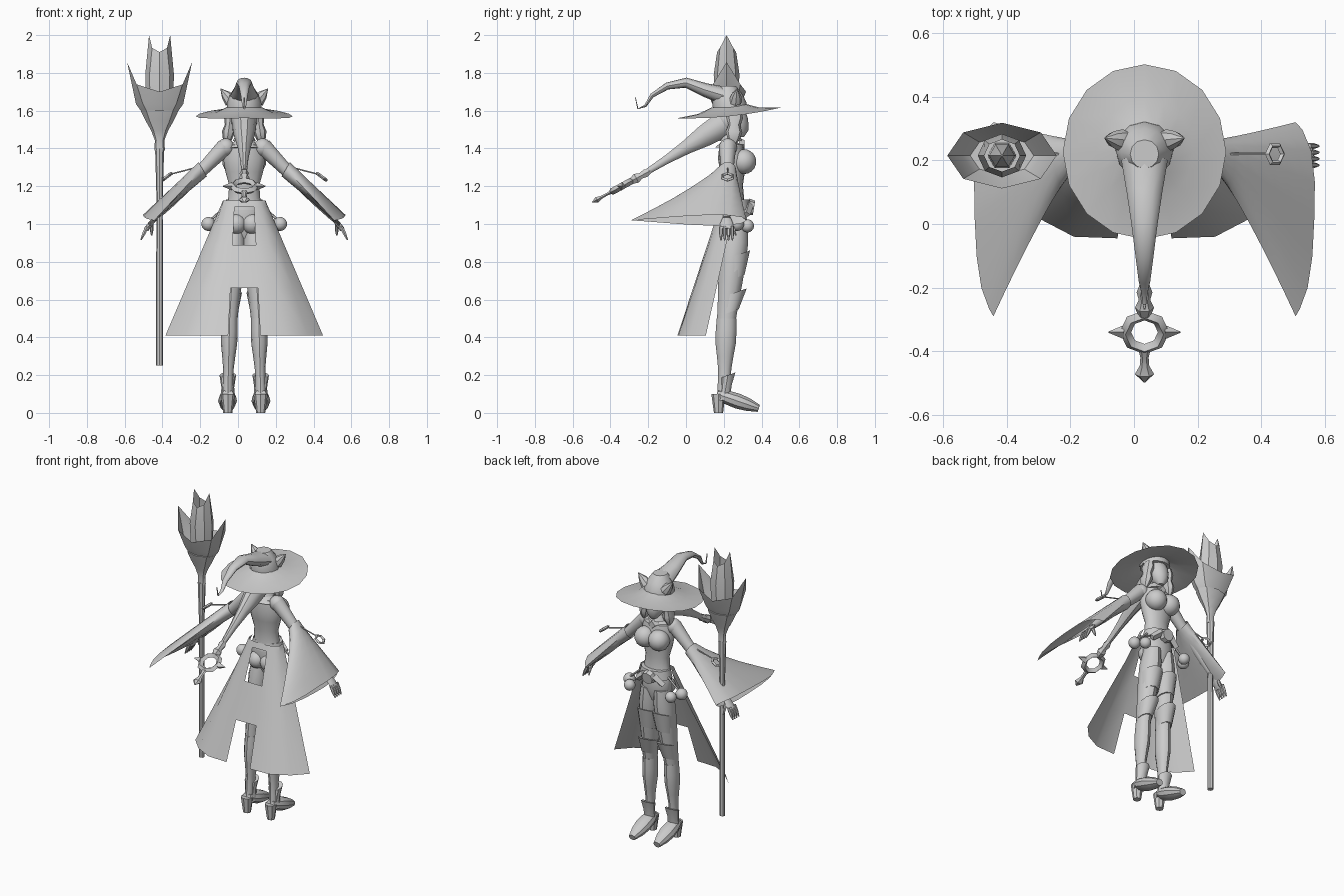
import bpy, bmesh
from math import sin, cos, pi, tau, radians
from mathutils import Vector

default_cube = bpy.data.objects.get("Cube")
if default_cube:
    bpy.data.objects.remove(default_cube, do_unlink=True)

grey = (.6, .6, .6, 1)
clay = bpy.data.materials.new("plain_grey")
clay.use_nodes = True
clay.diffuse_color = grey
clay.node_tree.nodes["Principled BSDF"].inputs["Base Color"].default_value = grey

RIGHTWARD, BACKWARD, UPWARD = Vector((1, 0, 0)), Vector((0, 1, 0)), Vector((0, 0, 1))
BODY_OFFSET = .033
all_parts = []


def build(name, points, faces, offset=BODY_OFFSET, flip=1):
    mesh = bpy.data.meshes.new(name)
    mesh.from_pydata([(flip * p[0] + offset, p[1], p[2]) for p in points], [], faces)
    bm = bmesh.new()
    bm.from_mesh(mesh)
    bmesh.ops.recalc_face_normals(bm, faces=bm.faces)
    bm.to_mesh(mesh)
    bm.free()
    mesh.materials.append(clay)
    part = bpy.data.objects.new(name, mesh)
    bpy.context.collection.objects.link(part)
    all_parts.append(part)


def loft(name, rings, caps=True, closed=False, pair=False, offset=BODY_OFFSET):
    """Skin a list of equal rings; a pair is mirrored to both sides."""
    sides, count = len(rings[0]), len(rings)
    points = [p for ring in rings for p in ring]
    faces = []
    for i in range(count if closed else count - 1):
        low, high = i * sides, (i + 1) % count * sides
        for j in range(sides):
            k = (j + 1) % sides
            faces.append((low + j, low + k, high + k, high + j))
    if caps and not closed:
        faces.append(range(sides))
        faces.append(range(len(points) - sides, len(points)))
    if pair:
        build("left_" + name, points, faces, offset)
        build("right_" + name, points, faces, offset, flip=-1)
    else:
        build(name, points, faces, offset)


def circle(sides):
    return [(cos(tau * j / sides), sin(tau * j / sides)) for j in range(sides)]


def sweep(name, centres, widths, flat=1, sides=12, across=RIGHTWARD, axis=None, **options):
    """Elliptical rings along a path; flat is depth over width."""
    rings = []
    last = len(centres) - 1
    for i, (centre, width) in enumerate(zip(centres, widths)):
        along = axis or centres[min(i + 1, last)] - centres[max(i - 1, 0)]
        along = along.normalized()
        u = (across - along * across.dot(along)).normalized()
        w = along.cross(u) * flat
        rings.append([centre + (u * c + w * s) * width for c, s in circle(sides)])
    loft(name, rings, **options)


def spindle(name, start, end, widths, **options):
    """Straight part with evenly spaced widths from start to end."""
    start, end = Vector(start), Vector(end)
    steps = len(widths) - 1
    sweep(name, [start.lerp(end, i / steps) for i in range(steps + 1)], widths, **options)


def ball(name, centre, radius, **options):
    turns = [pi * (i + .2) / 10 for i in range(10)]
    sweep(name, [Vector(centre) - UPWARD * radius * cos(t) for t in turns],
          [radius * sin(t) for t in turns], axis=UPWARD, **options)


def hoop(name, centre, u, w, radius, thickness, sides, **options):
    rings = []
    normal = u.cross(w)
    for c, s in circle(sides):
        outward = u * c + w * s
        rings.append([centre + outward * radius + (outward * a + normal * b) * thickness
                      for a, b in circle(4)])
    loft(name, rings, closed=True, **options)


# Torso, neck and head
spindle("torso", (0, .26, .92), (0, .24, 1.42), (.06, .1, .1, .085, .08, .1, .112, .095),
        flat=.66, sides=16, axis=UPWARD)
spindle("neck", (0, .23, 1.4), (0, .24, 1.54), (.1, .055, .034, .03, .03), flat=.75)
ball("shoulder", (.098, .222, 1.405), .048, pair=True)
ball("breast", (.05, .306, 1.33), .066, pair=True)
ball("buttock", (.043, .215, 1), .055, pair=True)
spindle("head", (0, .285, 1.46), (0, .245, 1.6), (.02, .05, .06, .065, .06), flat=1.1, axis=UPWARD)
spindle("nose", (0, .3, 1.515), (0, .33, 1.51), (.012, .003), sides=6)
ball("hair_cap", (0, .225, 1.55), .07)
spindle("side_hair", (.068, .26, 1.6), (.095, .25, 1.41), (.025, .034, .024, .034, .024, .004),
        flat=1.3, sides=8, pair=True)

# Ponytail with its ring ornament
spindle("ponytail", (0, .2, 1.53), (0, -.2, 1.28), (.065, .055, .035, .022, .015), flat=1.1, sides=10)
trail = Vector((0, -.88, -.48))
hub = Vector((0, -.34, 1.2))
spindle("ponytail_cuff", hub - trail * .17, hub - trail * .06, (.015, .025, .018, .03, .02), sides=6)
hoop("ornament_ring", hub, RIGHTWARD, trail, .06, .018, 8)
spindle("ornament_spike", hub + RIGHTWARD * .065, hub + RIGHTWARD * .113, (.022, .002),
        sides=4, across=BACKWARD, pair=True)
spindle("ornament_blade", hub + trail * .06, hub + trail * .18, (.02, .013, .015, .03, .002), flat=.6, sides=6)

# Pointed hat: drooping brim, round crown and curled tail
brim = []
for reach, lift in ((.33, .05), (.6, .018), (1, 0)):
    brim.append([(.257 * reach * c, .227 + .275 * reach * s, 1.57 + lift + reach * s * (.028 + .018 * s))
                 for c, s in circle(16)])
loft("hat_brim", brim, caps=False)
spindle("hat_crown", (0, .235, 1.6), (0, .22, 1.73), (.092, .09, .075, .045), axis=UPWARD)
curl = ((.2, 1.68), (.1, 1.71), (0, 1.748), (-.1, 1.73), (-.18, 1.68), (-.215, 1.625), (-.255, 1.61), (-.268, 1.67))
last = len(curl) - 1
sweep("hat_tail", [Vector((0, y, z)) for y, z in curl],
      [.07 * (1 - i / last) ** 1.8 + .003 for i in range(len(curl))], flat=.65)
spindle("cat_ear", (.07, .262, 1.65), (.125, .27, 1.716), (.036, .026, .002), sides=8, across=BACKWARD, pair=True)

# Arms and flared sleeves, whose openings trail to a point behind
spindle("arm", (.1, .22, 1.41), (.475, .215, 1.03), (.046, .036, .03, .027, .018), across=BACKWARD, pair=True)
sleeve = []
for i in range(8):
    t = i / 7
    flare = t ** 1.15
    centre = Vector((.22 + .3 * t, .22 - .205 * flare, 1.29 - .27 * t))
    depth = BACKWARD * (.045 + .26 * flare)
    thick = Vector((.5, 0, .85)) * (.044 + .006 * t)
    sleeve.append([centre + depth * c + thick * s * (1 - t * (1 - c) * .45) - RIGHTWARD * .045 * flare * c ** 4
                   for c, s in circle(16)])
loft("sleeve", sleeve, caps=False, pair=True)

# Hands and arm charms
spindle("palm", (.465, .215, 1.04), (.52, .215, .97), (.018, .034, .034), flat=.4,
        sides=8, across=BACKWARD, pair=True)
for i, finger in enumerate(("little", "ring", "middle", "index")):
    y = .185 + .02 * i
    spindle(finger + "_finger", (.515, y, .985), (.547, y, .915), (.01, .01, .004),
            sides=6, across=BACKWARD, pair=True)
spindle("thumb", (.49, .24, 1), (.49, .265, .94), (.01, .01, .004), sides=6, pair=True)
spindle("arm_cord", (.25, .22, 1.3), (.385, .22, 1.265), (.004, .004), sides=5, across=BACKWARD, pair=True)
hoop("arm_charm", Vector((.41, .22, 1.25)), Vector((.8, 0, -.6)), BACKWARD, .03, .009, 6, pair=True)

# Collar, pendant, belt, buckle and pompoms
spindle("collar", (0, .238, 1.44), (0, .238, 1.475), (.06, .043), axis=UPWARD)
spindle("pendant", (0, .28, 1.42), (0, .31, 1.42), (.038, .024), sides=4)
spindle("belt", (0, .265, 1.075), (0, .265, 1.13), (.107, .096), flat=.73, sides=16)
spindle("buckle", (0, .33, 1.09), (0, .36, 1.085), (.045, .038), sides=8)
spindle("belt_flap", (.035, .335, 1.1), (.095, .32, 1.05), (.024, .02), sides=4, across=BACKWARD, pair=True)
ball("rear_pompom", (.19, .27, 1), .037, pair=True)
ball("front_pompom", (.15, .325, .99), .035, pair=True)
spindle("pompom_cord", (.1, .28, 1.09), (.18, .28, 1.02), (.007, .007), sides=5, across=BACKWARD, pair=True)

# Coat skirt: waist outline blended to the hem, with the slit and the opening left out
waist = ((.05, .19), (.085, .2), (.11, .225), (.112, .265))
hem = ((.085, -.045), (.222, -.04), (.337, .02), (.417, .105))
top, bottom = 1.125, .41
levels = (top, 1.09, 1, .89, .66, bottom)
skirt = []
for z in levels:
    t = (top - z) / (top - bottom)
    half = [(*Vector(a).lerp(Vector(b), t), z) for a, b in zip(waist, hem)]
    skirt += [(-x, y, z) for x, y, z in reversed(half)] + half
row = 2 * len(hem)
faces = []
for i in range(len(levels) - 1):
    for j in range(row - 1):
        middle = j == len(hem) - 1
        if not (middle and i in (1, 2, 4)):
            corner = i * row + j
            faces.append((corner, corner + 1, corner + row + 1, corner + row))
build("coat_skirt", skirt, faces)

# Legs, stocking cuffs and heeled boots
spindle("thigh", (.047, .265, 1), (.077, .215, .5), (.05, .062, .06, .055, .047, .042),
        flat=1.2, axis=UPWARD, pair=True)
spindle("shin", (.077, .215, .5), (.087, .2, .1), (.042, .044, .043, .035, .028, .027, .028),
        flat=1.25, axis=UPWARD, pair=True)
slant = Vector((0, -.35, 1))
spindle("thigh_cuff", (.06, .25, .71), (.054, .268, .835), (.055, .065), flat=1.15, axis=slant, pair=True)
spindle("knee_cuff", (.077, .225, .53), (.067, .254, .635), (.044, .055), flat=1.3, axis=slant, pair=True)
spindle("boot_shaft", (.087, .2, .07), (.087, .222, .2), (.038, .034, .044), sides=10, axis=slant, pair=True)
spindle("boot_foot", (.087, .165, .1), (.09, .385, .024), (.03, .046, .05, .042, .024),
        flat=.85, sides=10, pair=True)
spindle("boot_heel", (.087, .172, .1), (.087, .172, 0), (.038, .024), sides=8, pair=True)

# Staff with a two-tier flower head
foot = Vector((-.415, .215, .25))


def crown(flare, height, jag=0, squash=.6):
    return [(foot.x + flare * c, foot.y + flare * squash * s, height + jag * c ** 4) for c, s in circle(8)]


spindle("staff_shaft", foot, (foot.x, foot.y, 1.4), (.018, .018, .018, .016, .024), sides=8, offset=0)
spindle("staff_neck", (foot.x, foot.y, 1.39), (foot.x, foot.y, 1.6), (.028, .025, .045, .075, .1),
        flat=.7, sides=8, offset=0)
loft("outer_petals", [crown(.1, 1.6), crown(.125, 1.635), crown(.172, 1.7, jag=.157)], caps=False, offset=0)
loft("inner_petals", [crown(.07, 1.62, squash=.8), crown(.076, 1.79, squash=.9),
                      crown(.056, 1.91, jag=.09, squash=.9)], caps=False, offset=0)
spindle("staff_crystal", (foot.x, foot.y, 1.6), (foot.x, foot.y, 1.9), (.045, .04, .003), sides=6, offset=0)

# Smooth shading that keeps hard edges
bpy.ops.object.select_all(action='DESELECT')
for part in all_parts:
    part.select_set(True)
bpy.context.view_layer.objects.active = all_parts[0]
bpy.ops.object.shade_smooth_by_angle(angle=radians(35))
